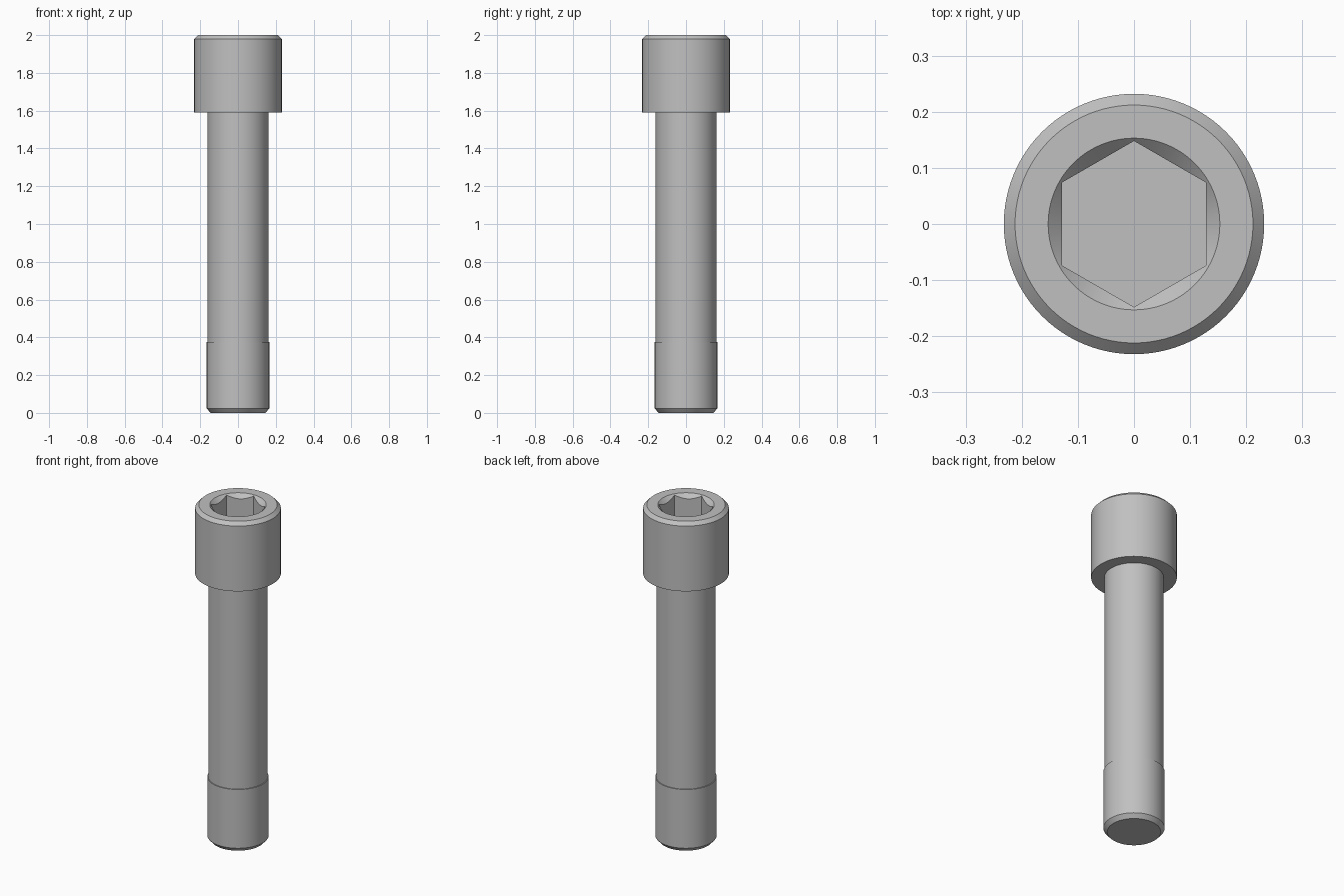
import bpy
import bmesh
import math

cube = bpy.data.objects.get("Cube")
if cube:
    bpy.data.objects.remove(cube, do_unlink=True)

steel = bpy.data.materials.new("grey steel")
steel.use_nodes = True
GREY = (0.53, 0.53, 0.53, 1.0)
steel.diffuse_color = GREY
steel.node_tree.nodes["Principled BSDF"].inputs["Base Color"].default_value = GREY


def lathe(name, profile, sides):
    """Turn a closed (radius, height) profile about z, first corner on +y."""
    bm = bmesh.new()
    verts = [bm.verts.new((0, r, z)) for r, z in profile]
    edges = [bm.edges.new(pair) for pair in zip(verts, verts[1:])]
    bmesh.ops.spin(bm, geom=verts + edges, cent=(0, 0, 0), axis=(0, 0, 1),
                   angle=math.tau, steps=sides)
    bmesh.ops.remove_doubles(bm, verts=bm.verts, dist=1e-5)
    bmesh.ops.recalc_face_normals(bm, faces=bm.faces)
    mesh = bpy.data.meshes.new(name)
    bm.to_mesh(mesh)
    bm.free()
    mesh.materials.append(steel)
    obj = bpy.data.objects.new(name, mesh)
    bpy.context.collection.objects.link(obj)
    return obj


TOP, FLOOR = 2.0, 1.8

# Bolt: chamfered tip, threaded end, shank and cylindrical head
bolt = lathe("bolt_body", [
    (0, 0), (0.145, 0), (0.166, 0.024), (0.166, 0.375), (0.161, 0.375),
    (0.161, 1.59), (0.232, 1.59), (0.232, 1.98), (0.212, TOP), (0, TOP)], 96)

# Socket: hexagonal recess, drilled cone bottom and countersunk rim
cutters = [
    lathe("hex_cutter", [(0, FLOOR), (0.148, FLOOR), (0.148, 2.05), (0, 2.05)], 6),
    lathe("drill_cutter", [(0, 1.723), (0.132, FLOOR), (0, 1.85)], 96),
    lathe("rim_cutter", [(0, 1.96), (0.113, 1.96), (0.173, 2.02), (0, 2.02)], 96),
]

bpy.context.view_layer.objects.active = bolt
for cutter in cutters:
    cutter.hide_render = True
    cut = bolt.modifiers.new(cutter.name, "BOOLEAN")
    cut.operation = "DIFFERENCE"
    cut.solver = "EXACT"
    cut.object = cutter
    bpy.ops.object.modifier_apply(modifier=cut.name)
    bpy.data.objects.remove(cutter, do_unlink=True)

# Smooth round walls, crisp machined edges
bpy.ops.object.select_all(action="DESELECT")
bolt.select_set(True)
bpy.ops.object.shade_smooth_by_angle(angle=math.radians(25))
